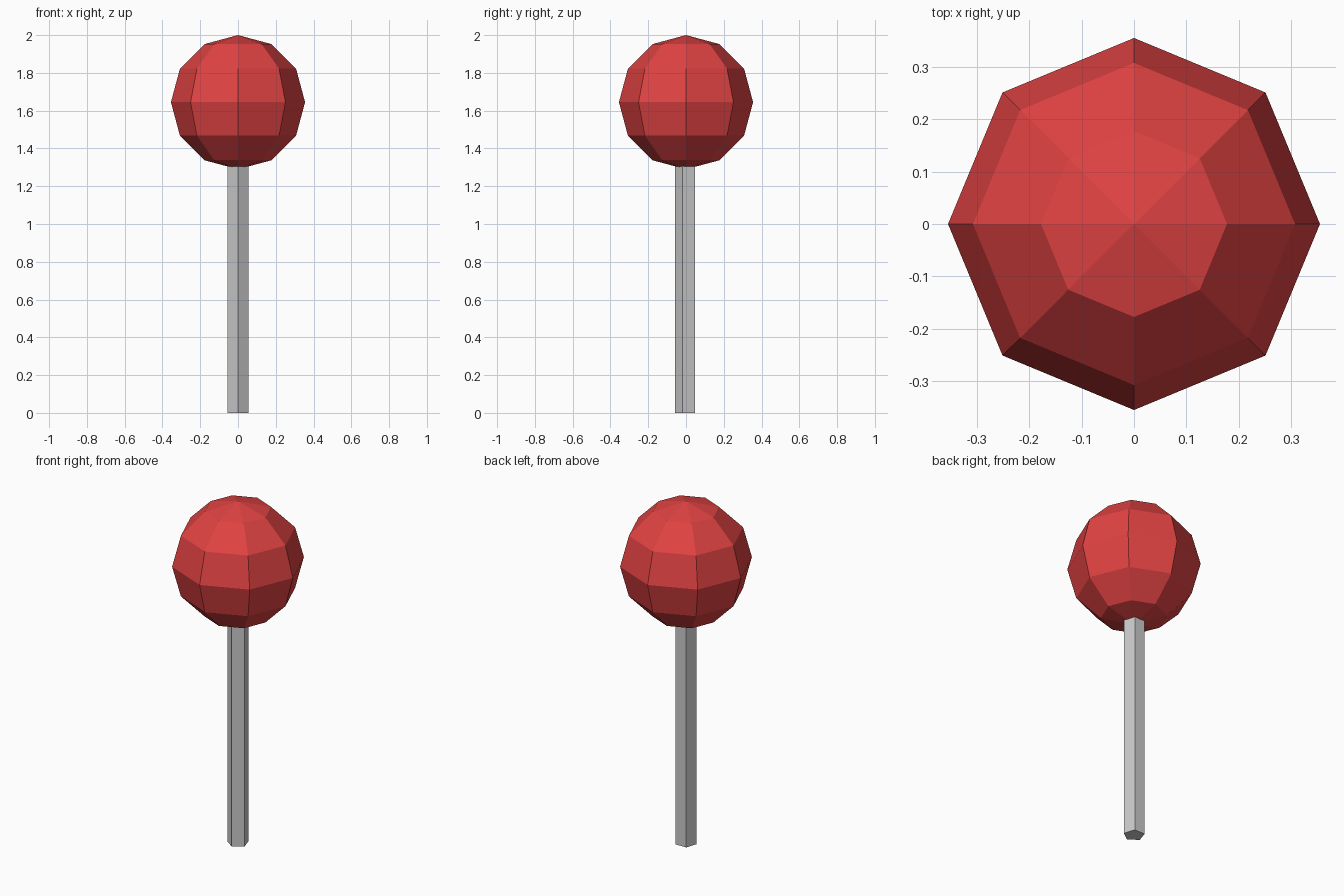
import bpy, math

if "Cube" in bpy.data.objects:
    bpy.data.objects.remove(bpy.data.objects["Cube"])

# Candy head: low-poly ball, 8 segments by 6 rings
R = 0.355
bpy.ops.mesh.primitive_uv_sphere_add(segments=8, ring_count=6, radius=R, location=(0, 0, 2 - R))
ball = bpy.context.object
ball.name = "red_ball"
red = bpy.data.materials.new("red")
red.diffuse_color = (0.75, 0.055, 0.055, 1)
red.use_nodes = True
red.node_tree.nodes["Principled BSDF"].inputs["Base Color"].default_value = red.diffuse_color
ball.data.materials.append(red)

# Five-sided stick with one corner facing the front, its top just inside the ball
top = 1.31
bpy.ops.mesh.primitive_cylinder_add(vertices=5, radius=0.058, depth=top,
                                    location=(0, 0, top / 2), rotation=(0, 0, math.pi))
bpy.context.object.name = "stick"
